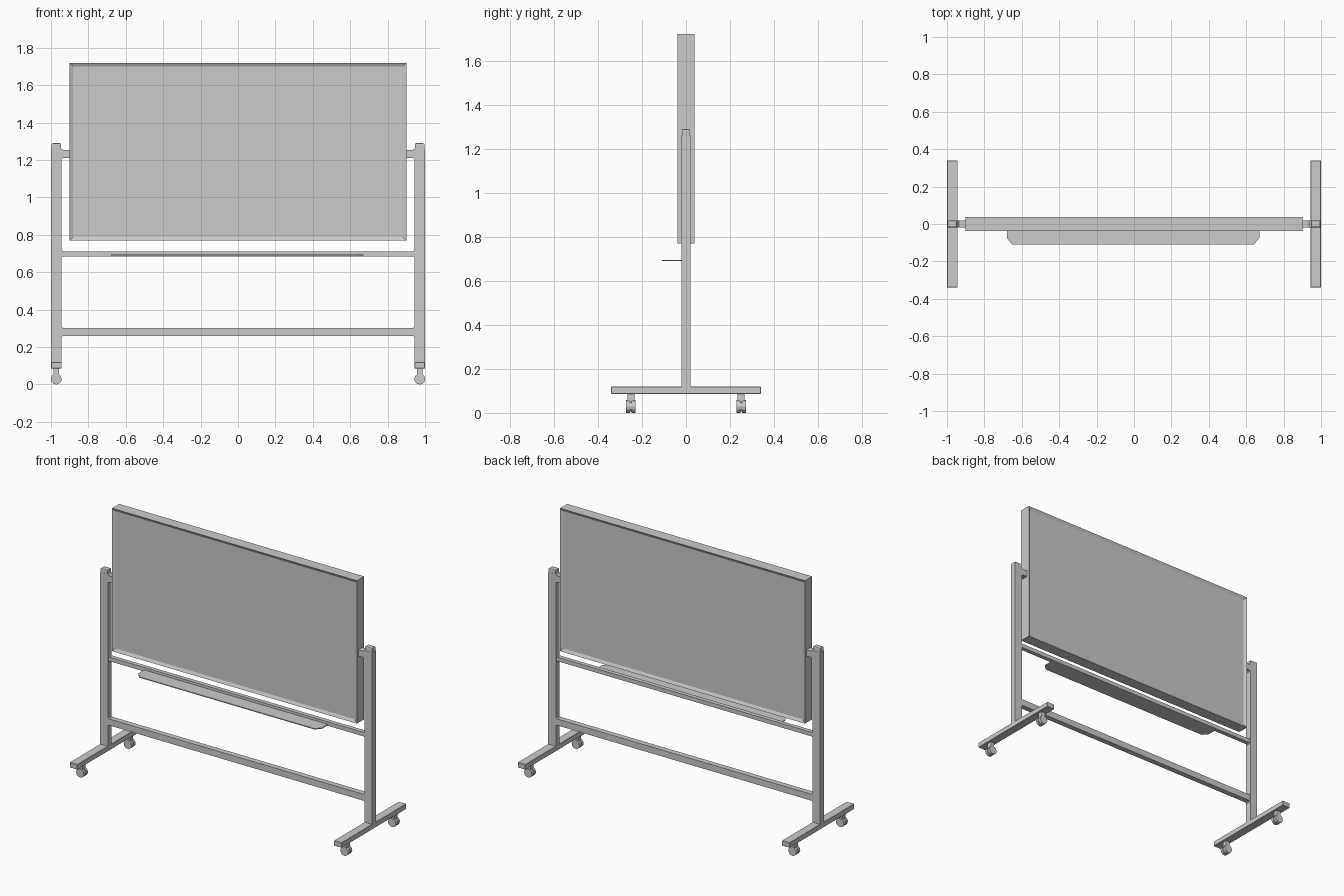
import bpy, bmesh, math
from mathutils import Matrix, Vector

if "Cube" in bpy.data.objects:
    bpy.data.objects.remove(bpy.data.objects["Cube"])


def finish(name, bm):
    bmesh.ops.recalc_face_normals(bm, faces=bm.faces)
    me = bpy.data.meshes.new(name)
    bm.to_mesh(me)
    bm.free()
    ob = bpy.data.objects.new(name, me)
    bpy.context.collection.objects.link(ob)
    return ob


def box(name, x0, x1, y0, y1, z0, z1, bevel=0):
    bm = bmesh.new()
    bmesh.ops.create_cube(bm, size=1)
    for v in bm.verts:
        v.co = Vector(((x0 + x1) / 2 + v.co.x * (x1 - x0),
                       (y0 + y1) / 2 + v.co.y * (y1 - y0),
                       (z0 + z1) / 2 + v.co.z * (z1 - z0)))
    if bevel:
        bmesh.ops.bevel(bm, geom=bm.edges[:], offset=bevel, segments=1, affect='EDGES')
    return finish(name, bm)


def prism(name, points, offset):
    """Extrude a closed polygon by the given vector."""
    bm = bmesh.new()
    face = bm.faces.new([bm.verts.new(p) for p in points])
    ext = bmesh.ops.extrude_face_region(bm, geom=[face], use_keep_orig=True)
    verts = [g for g in ext["geom"] if isinstance(g, bmesh.types.BMVert)]
    bmesh.ops.translate(bm, verts=verts, vec=offset)
    return finish(name, bm)


def rail(name, z0, z1, d):
    """Cross rail with small flares where it meets the posts."""
    f = 0.006
    half = [(0.935, z0), (0.942, z0 - f), (0.955, z0 - f),
            (0.955, z1 + f), (0.942, z1 + f), (0.935, z1)]
    pts = half + [(-x, z) for x, z in reversed(half)]
    return prism(name, [(x, -d, z) for x, z in pts], (0, 2 * d, 0))


def cyl(name, r, depth, center, axis='Y', seg=12):
    bm = bmesh.new()
    rot = Matrix.Rotation(math.pi / 2, 4, 'X') if axis == 'Y' else Matrix()
    bmesh.ops.create_cone(bm, cap_ends=True, segments=seg, radius1=r, radius2=r,
                          depth=depth, matrix=Matrix.Translation(center) @ rot)
    return finish(name, bm)


# Board: frame with both faces recessed
bm = bmesh.new()
bmesh.ops.create_cube(bm, size=1, matrix=Matrix.Translation((0, 0, 1.245))
                      @ Matrix.Diagonal((1.8, 0.075, 0.95, 1)))
bm.normal_update()
for face in [f for f in bm.faces if abs(f.normal.y) > 0.9]:
    n = face.normal.copy()
    bmesh.ops.inset_individual(bm, faces=[face], thickness=0.027)
    bmesh.ops.translate(bm, verts=face.verts[:], vec=-n * 0.010)
finish("double_sided_board", bm)

# Cross rails and pen tray
rail("upper_rail", 0.685, 0.712, 0.014)
rail("lower_rail", 0.26, 0.303, 0.018)
tray = [(-0.68, -0.012), (-0.68, -0.075), (-0.65, -0.11),
        (0.64, -0.11), (0.67, -0.075), (0.67, -0.012)]
prism("pen_tray", [(x, y, 0.689) for x, y in tray], (0, 0, 0.006))

for s, side in ((-1, "left"), (1, "right")):
    xa, xb = sorted((s * 0.943, s * 1.0))
    xc = s * 0.9715
    # Post with a narrowed cap
    box(side + "_post", xa, xb, -0.02, 0.02, 0.115, 1.26)
    bm = bmesh.new()
    bmesh.ops.create_cube(bm, size=1, matrix=Matrix.Translation((xc, 0, 1.275))
                          @ Matrix.Diagonal((0.052, 0.038, 0.03, 1)))
    top = [e for e in bm.edges if all(v.co.z > 1.28 for v in e.verts)]
    bmesh.ops.bevel(bm, geom=top, offset=0.008, segments=2, profile=0.5, affect='EDGES')
    finish(side + "_post_cap", bm)
    # Board pivot, flared at the post
    prof = [(0.885, 1.212), (0.935, 1.212), (0.945, 1.204),
            (0.945, 1.262), (0.935, 1.254), (0.885, 1.254)]
    prism(side + "_pivot", [(s * x, -0.02, z) for x, z in prof], (0, 0.04, 0))
    # Foot bar
    box(side + "_foot", xa, xb, -0.34, 0.34, 0.086, 0.12, bevel=0.002)
    # Casters: stem, twin wheels and hub
    for t, end in ((-1, "front"), (1, "back")):
        y = t * 0.25
        name = f"{side}_{end}_caster"
        box(name + "_stem", xc - 0.014, xc + 0.014, y - 0.016, y + 0.016, 0.04, 0.09)
        cyl(name + "_hub", 0.023, 0.03, (xc, y, 0.029))
        for w in (-1, 1):
            cyl(f"{name}_wheel_{'a' if w < 0 else 'b'}", 0.029, 0.018,
                (xc, y + w * 0.0125, 0.029))
